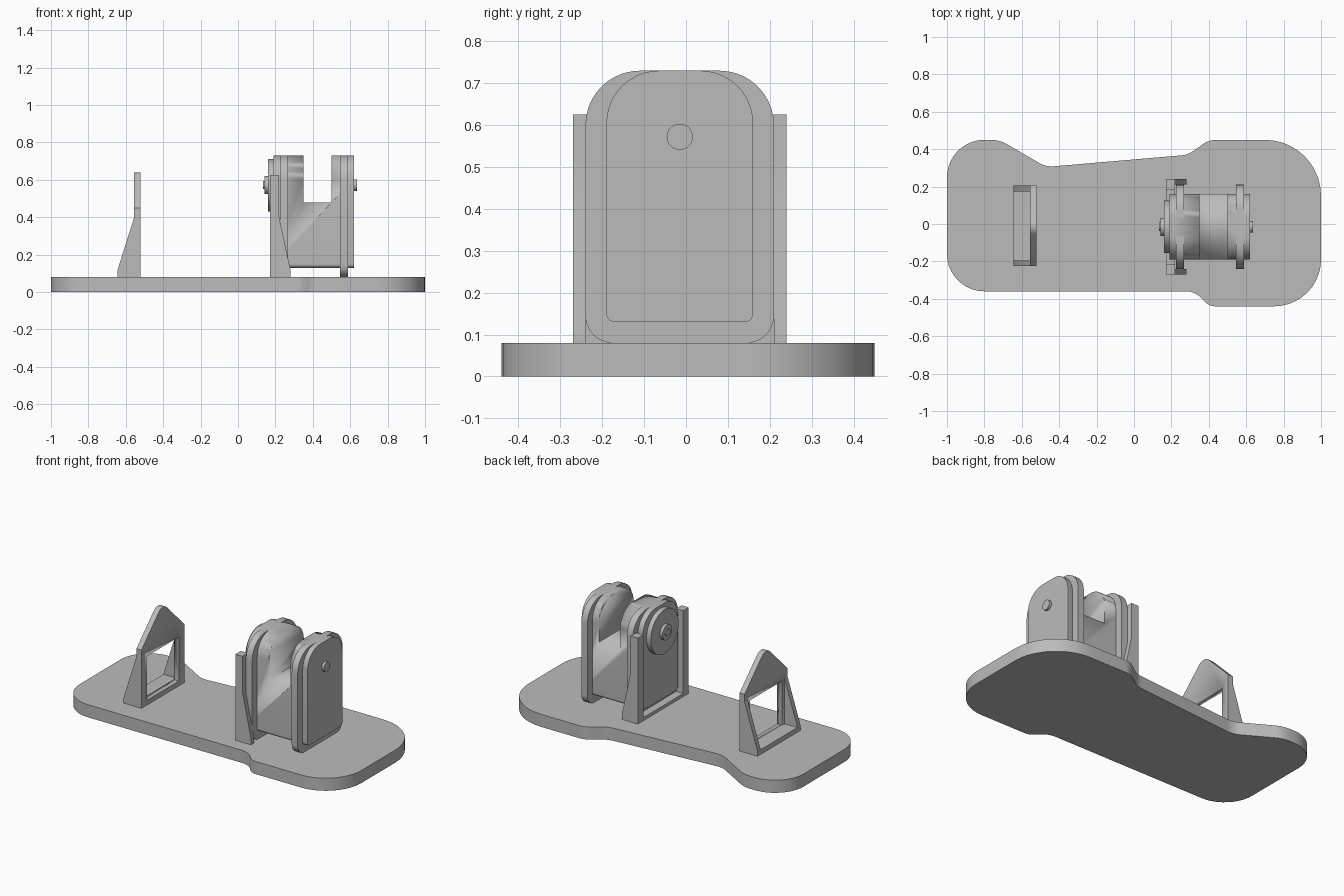
import bpy, bmesh, math
from mathutils import Vector

cube = bpy.data.objects.get("Cube")
if cube:
    bpy.data.objects.remove(cube, do_unlink=True)

grey = bpy.data.materials.new("plain grey")
grey.use_nodes = True
grey.diffuse_color = (0.5, 0.5, 0.5, 1)
grey.node_tree.nodes["Principled BSDF"].inputs["Base Color"].default_value = (0.5, 0.5, 0.5, 1)

MID_Y = -0.015   # centre line of the housing and its bracket


def prism(name, points, axis, lo, hi):
    """Extrude a closed 2D outline along an axis (x: y,z  y: x,z  z: x,y)."""
    place = {"x": lambda a, b: (lo, a, b),
             "y": lambda a, b: (a, lo, b),
             "z": lambda a, b: (a, b, lo)}[axis]
    shift = Vector([(hi - lo) * (axis == k) for k in "xyz"])
    bm = bmesh.new()
    face = bm.faces.new([bm.verts.new(place(*p)) for p in points])
    out = bmesh.ops.extrude_face_region(bm, geom=[face])
    bmesh.ops.translate(bm, vec=shift, verts=[v for v in out["geom"] if isinstance(v, bmesh.types.BMVert)])
    bmesh.ops.recalc_face_normals(bm, faces=bm.faces)
    mesh = bpy.data.meshes.new(name)
    bm.to_mesh(mesh)
    bm.free()
    mesh.materials.append(grey)
    obj = bpy.data.objects.new(name, mesh)
    bpy.context.collection.objects.link(obj)
    bpy.ops.object.select_all(action="DESELECT")
    bpy.context.view_layer.objects.active = obj
    obj.select_set(True)
    bpy.ops.object.shade_smooth_by_angle(angle=math.radians(30))
    return obj


def box(name, x, y, z):
    return prism(name, [(x[0], z[0]), (x[1], z[0]), (x[1], z[1]), (x[0], z[1])], "y", *y)


def rounded(corners, steps=10):
    """Round each (a, b, radius) corner of an outline with an arc."""
    points = []
    for i, (a, b, r) in enumerate(corners):
        c = Vector((a, b))
        u = (Vector(corners[i - 1][:2]) - c).normalized()
        v = (Vector(corners[(i + 1) % len(corners)][:2]) - c).normalized()
        if r == 0:
            points.append(c)
            continue
        half = u.angle(v) / 2
        centre = c + (u + v).normalized() * r / math.sin(half)
        start = c + u * r / math.tan(half) - centre
        end = c + v * r / math.tan(half) - centre
        sweep = start.angle_signed(end)
        for k in range(steps + 1):
            t = -sweep * k / steps
            points.append(centre + Vector((start.x * math.cos(t) - start.y * math.sin(t),
                                           start.x * math.sin(t) + start.y * math.cos(t))))
    return points


def arch(half, bottom, top, r_low, r_top):
    a, b = MID_Y - half, MID_Y + half
    return rounded([(a, bottom, r_low), (b, bottom, r_low), (b, top, r_top), (a, top, r_top)])


def disc(name, radius, lo, hi):
    pts = [(MID_Y + radius * math.cos(math.tau * k / 48),
            0.572 + radius * math.sin(math.tau * k / 48)) for k in range(48)]
    return prism(name, pts, "x", lo, hi)


def cut(target, cutter):
    cutter.hide_render = True
    cutter.hide_set(True)
    mod = target.modifiers.new("cut", "BOOLEAN")
    mod.object = cutter
    mod.solver = "EXACT"
    bpy.context.view_layer.objects.active = target
    target.select_set(True)
    bpy.ops.object.modifier_apply(modifier=mod.name)
    bpy.data.objects.remove(cutter, do_unlink=True)


# Base board with two wide ends and a narrower waist
prism("base_board", rounded([
    (-1, -0.36, 0.2), (0.33, -0.36, 0.12), (0.4, -0.44, 0.08), (1, -0.44, 0.25),
    (1, 0.45, 0.3), (0.4, 0.45, 0.12), (0.29, 0.37, 0.14), (-0.47, 0.305, 0.13),
    (-0.72, 0.45, 0.18), (-1, 0.45, 0.2)]), "z", 0, 0.08)

# Housing body with a slot across the top
body = prism("housing_body", arch(0.175, 0.13, 0.73, 0.02, 0.125), "x", 0.19, 0.62)
cut(body, box("slot_cutter", (0.35, 0.5), (-0.4, 0.4), (0.48, 0.9)))

# Two wider flange plates around the housing
for name, lo, hi in (("inner_flange", 0.225, 0.268), ("outer_flange", 0.545, 0.587)):
    prism(name, arch(0.225, 0.08, 0.73, 0.065, 0.13), "x", lo, hi)

# Pivot disc, boss and pins
disc("pivot_disc", 0.14, 0.16, 0.195)
disc("pivot_boss", 0.048, 0.142, 0.165)
disc("pivot_nub", 0.022, 0.135, 0.145)
disc("outer_pin", 0.031, 0.61, 0.635)

# Bracket: tapered side walls with lips, joined by a low sill
for side, label in ((1, "left"), (-1, "right")):
    wall = sorted((MID_Y + side * 0.225, MID_Y + side * 0.255))
    lip = sorted((MID_Y + side * 0.2, MID_Y + side * 0.226))
    prism(label + "_bracket_wall", [(0.17, 0.08), (0.28, 0.08), (0.28, 0.12), (0.22, 0.4),
                                    (0.22, 0.625), (0.17, 0.625)], "y", *wall)
    box(label + "_bracket_lip", (0.17, 0.22), lip, (0.08, 0.625))
box("bracket_sill", (0.17, 0.22), (MID_Y - 0.2, MID_Y + 0.2), (0.08, 0.1))

# Gabled frame with a square opening
frame = prism("gabled_frame", rounded([
    (-0.225, 0.08, 0), (0.205, 0.08, 0), (0.205, 0.45, 0),
    (-0.01, 0.665, 0.06), (-0.225, 0.45, 0)]), "x", -0.555, -0.52)
cut(frame, box("opening_cutter", (-0.7, -0.4), (-0.17, 0.15), (0.11, 0.39)))

# Sloping gussets and sill behind the frame
for label, lo, hi in (("left", 0.175, 0.205), ("right", -0.225, -0.195)):
    prism(label + "_gusset", [(-0.645, 0.08), (-0.55, 0.08), (-0.55, 0.4), (-0.555, 0.4),
                              (-0.645, 0.115)], "y", lo, hi)
box("frame_sill", (-0.645, -0.55), (-0.2, 0.18), (0.08, 0.11))
